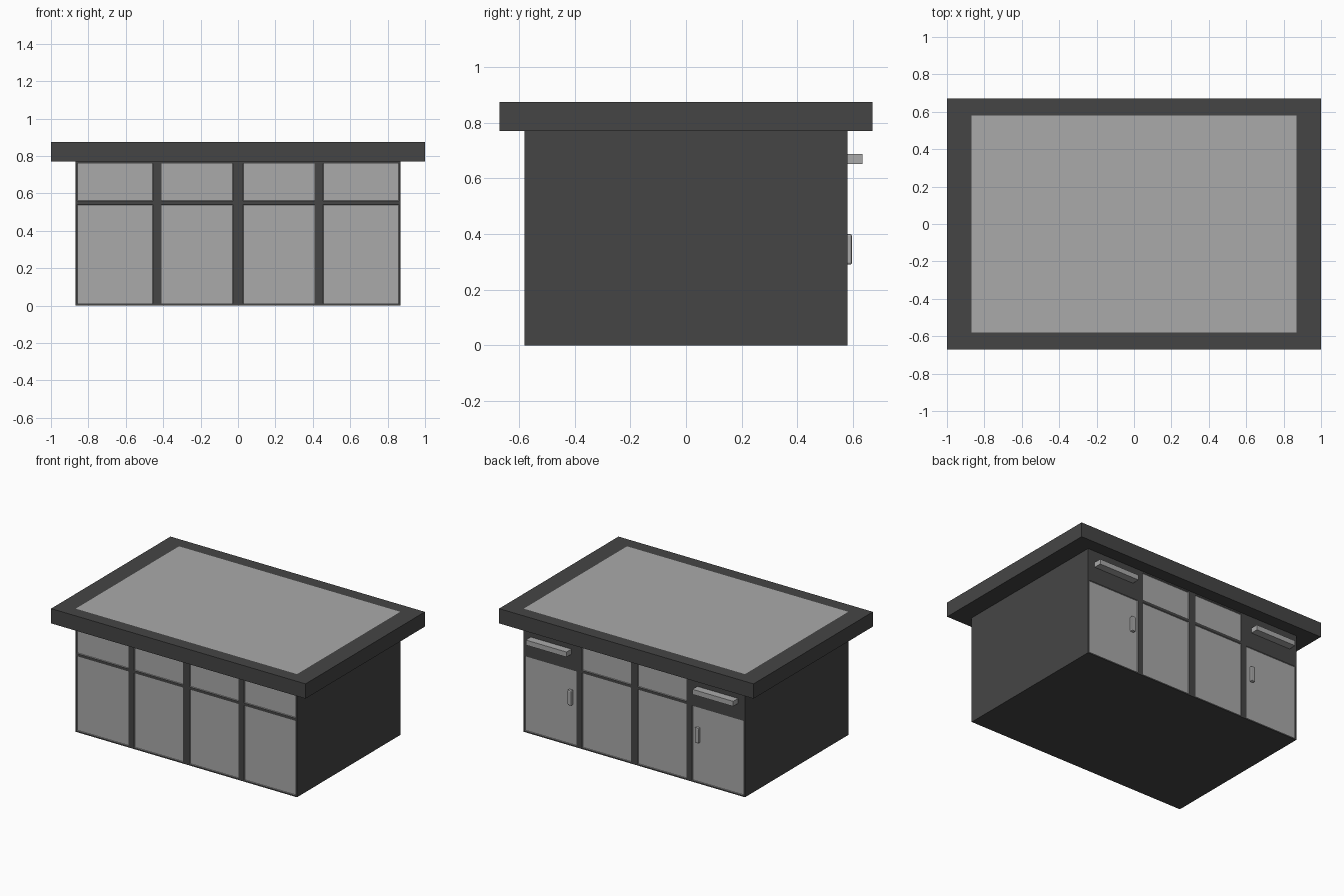
import bpy, bmesh
from mathutils import Vector

if "Cube" in bpy.data.objects:
    bpy.data.objects.remove(bpy.data.objects["Cube"])


def material(name, v):
    m = bpy.data.materials.new(name)
    m.diffuse_color = (v, v, v, 1)
    m.use_nodes = True
    m.node_tree.nodes["Principled BSDF"].inputs["Base Color"].default_value = m.diffuse_color
    return m


DARK = material("dark_frame", 0.06)
LIGHT = material("light_panel", 0.4)


def box_mesh(lo, hi):
    bm = bmesh.new()
    bmesh.ops.create_cube(bm, size=1)
    lo, hi = Vector(lo), Vector(hi)
    for v in bm.verts:
        v.co = Vector(((hi[i] + lo[i]) / 2 + v.co[i] * (hi[i] - lo[i]) for i in range(3)))
    return bm


def cut(bm, axis, values):
    normal = [0, 0, 0]
    normal[axis] = 1
    for value in values:
        point = [0, 0, 0]
        point[axis] = value
        bmesh.ops.bisect_plane(bm, geom=bm.verts[:] + bm.edges[:] + bm.faces[:],
                               plane_co=point, plane_no=normal)


def finish(bm, name, *mats):
    bm.normal_update()
    # merge the leftover cut lines on plain areas
    bmesh.ops.dissolve_limit(bm, angle_limit=0.01, verts=bm.verts[:],
                             edges=bm.edges[:], delimit={'MATERIAL'})
    me = bpy.data.meshes.new(name)
    bm.to_mesh(me)
    bm.free()
    for m in mats:
        me.materials.append(m)
    ob = bpy.data.objects.new(name, me)
    bpy.context.collection.objects.link(ob)
    return ob


# cabin body with inset panels front and back
BAYS = [(-0.86, -0.455), (-0.41, -0.028), (0.028, 0.41), (0.455, 0.86)]
ROWS = [(0.01, 0.54), (0.56, 0.76)]
body = box_mesh((-0.87, -0.58, 0), (0.87, 0.58, 0.77))
cut(body, 0, [x for bay in BAYS for x in bay])
cut(body, 2, [z for row in ROWS for z in row])
body.normal_update()
panels = []
for f in body.faces:
    c = f.calc_center_median()
    if abs(f.normal.y) < 0.9:
        continue
    in_bay = any(a < c.x < b for a, b in BAYS)
    in_row = any(a < c.z < b for a, b in ROWS)
    above_door = c.y > 0 and abs(c.x) > 0.44 and c.z > 0.55
    if in_bay and in_row and not above_door:
        panels.append(f)
        f.material_index = 1
bmesh.ops.inset_individual(body, faces=panels, thickness=0.002, depth=-0.006)
finish(body, "cabin_body", DARK, LIGHT)

# overhanging roof slab with a flush light panel
roof = box_mesh((-1, -0.67, 0.77), (1, 0.67, 0.875))
cut(roof, 0, [-0.87, 0.87])
cut(roof, 1, [-0.58, 0.58])
roof.normal_update()
for f in roof.faces:
    c = f.calc_center_median()
    if f.normal.z > 0.9 and abs(c.x) < 0.8 and abs(c.y) < 0.5:
        f.material_index = 1
finish(roof, "roof", DARK, LIGHT)

# lamps and door handles on the back
for side, s in (("left", 1), ("right", -1)):
    finish(box_mesh((s * 0.655 - 0.16, 0.578, 0.652), (s * 0.655 + 0.16, 0.635, 0.688)),
           side + "_door_lamp", LIGHT)
    handle = finish(box_mesh((s * 0.50 - 0.016, 0.572, 0.29), (s * 0.50 + 0.016, 0.597, 0.40)),
                    side + "_door_handle", LIGHT)
    bev = handle.modifiers.new("round", 'BEVEL')
    bev.width = 0.008
    bev.segments = 2
